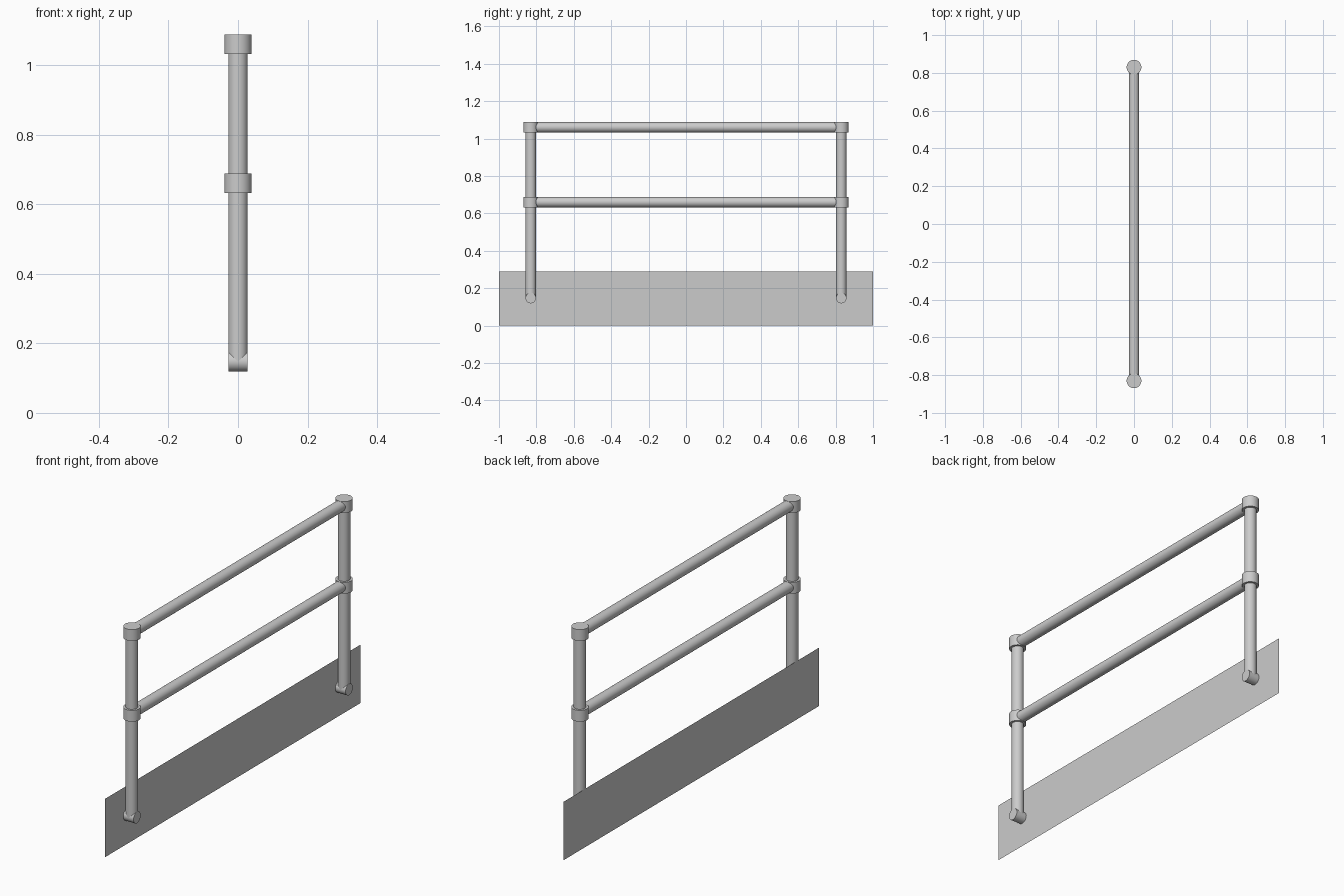
import bpy
from math import pi

if "Cube" in bpy.data.objects:
    bpy.data.objects.remove(bpy.data.objects["Cube"])

R = 0.028          # tube radius
COLLAR_R = 0.039   # fitting radius
POST_Y = 0.83
RAIL_Z = {"top": 1.06, "middle": 0.66}
FOOT_Z = 0.147


def tube(name, radius, length, loc, rot=(0, 0, 0)):
    bpy.ops.mesh.primitive_cylinder_add(vertices=40, radius=radius, depth=length,
                                        location=loc, rotation=rot)
    ob = bpy.context.object
    ob.name = name
    bpy.ops.object.shade_smooth_by_angle()
    return ob


# posts with side-mounted feet and rail collars
for side, y in (("near", -POST_Y), ("far", POST_Y)):
    top = RAIL_Z["top"] + 0.02
    tube(f"{side}_post", R, top - FOOT_Z, (0, y, (top + FOOT_Z) / 2))
    tube(f"{side}_foot_mount", R, 2 * R, (0, y, FOOT_Z), (0, pi / 2, 0))
    for level, z in RAIL_Z.items():
        tube(f"{side}_{level}_collar", COLLAR_R, 0.056, (0, y, z))

# horizontal rails
for level, z in RAIL_Z.items():
    tube(f"{level}_rail", R - 0.0005, 2 * POST_Y, (0, 0, z), (pi / 2, 0, 0))

# thin fascia board the posts are fixed to
bpy.ops.mesh.primitive_plane_add(size=1, location=(-R - 0.0005, 0, 0.1445),
                                 rotation=(0, pi / 2, 0))
board = bpy.context.object
board.name = "fascia_board"
board.scale = (0.289, 2, 1)
bpy.ops.object.transform_apply(location=False, rotation=True, scale=True)
